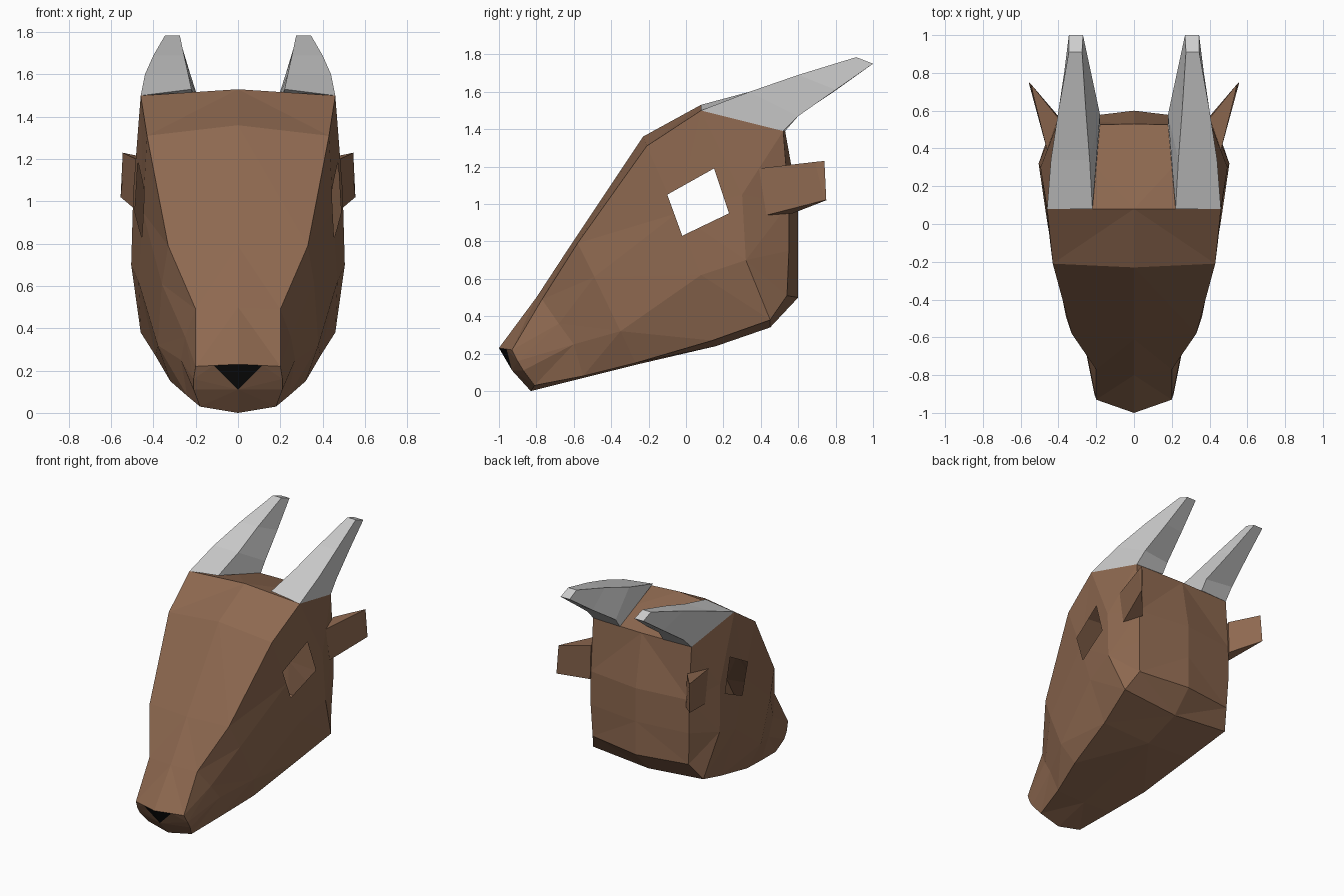
import bpy
import bmesh
from mathutils import Vector

if "Cube" in bpy.data.objects:
    bpy.data.objects.remove(bpy.data.objects["Cube"], do_unlink=True)


def material(name, rgb):
    mat = bpy.data.materials.new(name)
    mat.use_nodes = True
    mat.diffuse_color = (*rgb, 1)
    bsdf = next(n for n in mat.node_tree.nodes if n.type == 'BSDF_PRINCIPLED')
    bsdf.inputs["Base Color"].default_value = (*rgb, 1)
    bsdf.inputs["Roughness"].default_value = 0.9
    return mat


brown = material("brown hide", (0.27, 0.14, 0.08))
black = material("black nose", (0.005, 0.005, 0.005))
grey = material("pale grey horn", (0.62, 0.62, 0.62))


def face(bm, points, index=0):
    f = bm.faces.new([bm.verts.new(p) for p in points])
    f.material_index = index


def loft(bm, sections, closed):
    # Bridge neighbouring sections with quads
    for a, b in zip(sections, sections[1:]):
        n = len(a)
        for i in range(n if closed else n - 1):
            j = (i + 1) % n
            face(bm, (a[i], a[j], b[j], b[i]))


def finish(bm, name, materials):
    # Half-model mesh, completed by a mirror across the centre plane
    bmesh.ops.recalc_face_normals(bm, faces=bm.faces)
    mesh = bpy.data.meshes.new(name)
    bm.to_mesh(mesh)
    bm.free()
    for m in materials:
        mesh.materials.append(m)
    obj = bpy.data.objects.new(name, mesh)
    bpy.context.collection.objects.link(obj)
    obj.modifiers.new("mirror", 'MIRROR')
    return obj


def weld(bm):
    bmesh.ops.remove_doubles(bm, verts=bm.verts, dist=0.001)


# Head shell: half sections from crown centre, down the side, to chin centre
sections = [
    [(0, -1, .23), (.2, -.93, .22), (.21, -.9, .16), (.21, -.87, .11), (.18, -.81, .03), (0, -.83, 0)],
    [(0, -.8, .5), (.2, -.77, .49), (.25, -.68, .36), (.27, -.6, .25), (.24, -.55, .08), (0, -.55, .07)],
    [(0, -.61, .79), (.33, -.58, .79), (.36, -.49, .61), (.38, -.35, .32), (.32, -.27, .15), (0, -.27, .14)],
    [(0, -.23, 1.36), (.43, -.21, 1.31), (.45, -.05, .95), (.47, .08, .62), (.39, .14, .27), (0, .16, .24)],
    [(0, .08, 1.53), (.46, .08, 1.5), (.495, .3, 1.05), (.505, .32, .7), (.46, .45, .38), (0, .45, .34)],
    [(0, .53, 1.39), (.41, .52, 1.39), (.41, .55, 1), (.41, .55, .75), (.4, .54, .51), (0, .6, .5)],
]
bm = bmesh.new()
loft(bm, sections, False)

# Bulged back of the head
back = sections[-1]
spine = [back[0], (0, .6, 1), (0, .6, .75), back[5]]
loft(bm, [spine, back[1:5]], False)

# Muzzle tip, with the black nose triangle set into it
top, edge, upper, mid, jaw, chin = sections[0]
nose_low = (0, -.93, .11)
nose_side = Vector(top).lerp(Vector(edge), 0.58)
face(bm, (top, nose_side, nose_low), 1)
face(bm, (nose_side, edge, upper, nose_low))
face(bm, (upper, mid, nose_low))
face(bm, (nose_low, mid, jaw, chin))
weld(bm)
bmesh.ops.triangulate(bm, faces=bm.faces)

# Diamond eye opening, sliced through the side wall and removed
eye = [Vector((0, y, z)) for y, z in ((-.1, 1.05), (.15, 1.19), (.23, .95), (-.02, .83))]
planes = [(p, (q - p).cross(Vector((1, 0, 0)))) for p, q in zip(eye, eye[1:] + eye[:1])]
centre = sum(eye, Vector()) / 4
for p, normal in planes:
    wall = [f for f in bm.faces if f.calc_center_median().x > .36 and abs(f.normal.x) > .5]
    geom = set(wall)
    for f in wall:
        geom.update(f.edges, f.verts)
    bmesh.ops.bisect_plane(bm, geom=list(geom), dist=1e-5, plane_co=p, plane_no=normal)


def in_eye(f):
    c = f.calc_center_median()
    return c.x > .3 and all((c - p).dot(n) * (centre - p).dot(n) > 0 for p, n in planes)


bmesh.ops.delete(bm, geom=[f for f in bm.faces if in_eye(f)], context='FACES')
finish(bm, "head", [brown, black])

# Tapered horns swept backward
horn = [
    [(.46, .08, 1.5), (.22, .08, 1.53), (.18, .53, 1.39), (.41, .52, 1.39)],
    [(.44, .34, 1.6), (.235, .34, 1.6), (.18, .58, 1.46), (.4, .6, 1.47)],
    [(.4, .6, 1.69), (.255, .6, 1.69), (.225, .79, 1.6), (.37, .8, 1.61)],
    [(.345, .91, 1.785), (.275, .91, 1.785), (.27, 1, 1.75), (.345, 1, 1.75)],
]
bm = bmesh.new()
loft(bm, horn, True)
face(bm, horn[-1])
face(bm, horn[0])
weld(bm)
finish(bm, "horns", [grey])

# Wedge ears pointing backward
ear = [
    [(.46, .39, 1.19), (.46, .43, .94), (.4, .57, .95), (.4, .56, 1.2)],
    [(.535, .69, 1.225), (.555, .74, 1.02), (.555, .75, 1.02), (.545, .74, 1.23)],
]
bm = bmesh.new()
loft(bm, ear, True)
face(bm, ear[0])
face(bm, ear[1])
weld(bm)
finish(bm, "ears", [brown])
